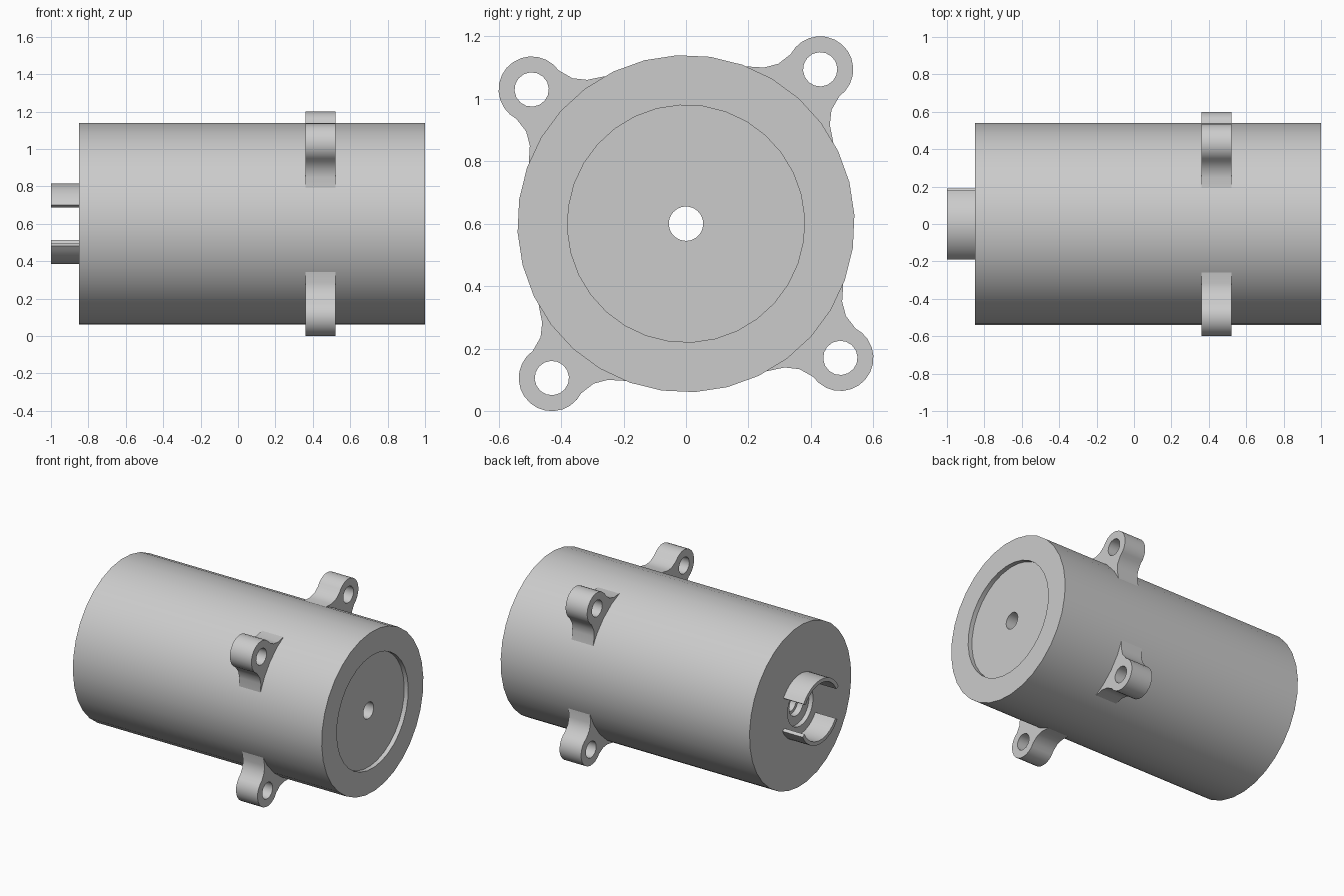
import bpy, bmesh
from math import sin, cos, pi, radians, hypot

cube = bpy.data.objects.get("Cube")
if cube:
    bpy.data.objects.remove(cube, do_unlink=True)

AXIS_Z = 0.6      # height of the motor axis, which runs along x

grey = bpy.data.materials.new("light_grey")
grey.use_nodes = True
COLOUR = (0.6, 0.6, 0.6, 1)
grey.diffuse_color = COLOUR
grey.node_tree.nodes["Principled BSDF"].inputs["Base Color"].default_value = COLOUR


def finish(bm, name):
    """Turn a bmesh into a smooth object with sharp edges kept."""
    bmesh.ops.recalc_face_normals(bm, faces=bm.faces[:])
    mesh = bpy.data.meshes.new(name)
    bm.to_mesh(mesh)
    bm.free()
    mesh.materials.append(grey)
    obj = bpy.data.objects.new(name, mesh)
    obj.location.z = AXIS_Z
    bpy.context.collection.objects.link(obj)
    bpy.ops.object.select_all(action='DESELECT')
    obj.select_set(True)
    bpy.context.view_layer.objects.active = obj
    bpy.ops.object.shade_smooth_by_angle(angle=radians(30))
    return obj


def lathe(name, profile, start=0, sweep=2 * pi, steps=32):
    """Sweep a closed (x, radius) profile around the x axis."""
    bm = bmesh.new()
    full = sweep >= 2 * pi
    rings = []
    for i in range(steps if full else steps + 1):
        a = start + sweep * i / steps
        rings.append([bm.verts.new((x, r * cos(a), r * sin(a))) for x, r in profile])
    n = len(profile)
    for i in range(steps):
        a, b = rings[i], rings[(i + 1) % len(rings)]
        for j in range(n):
            k = (j + 1) % n
            bm.faces.new((a[j], a[k], b[k], b[j]))
    if not full:
        bm.faces.new(rings[0])
        bm.faces.new(rings[-1])
    return finish(bm, name)


def mounting_lug(name, angle, x0=0.36, x1=0.52):
    """Eyelet with a bolt hole and flared fillets onto the casing."""
    reach, eye, hole = 0.655, 0.106, 0.055
    flare = [(0.22, 0.47), (0.183, 0.508), (0.14, 0.541), (0.113, 0.58), (0.103, 0.63)]
    arc = [(eye * cos(t), reach + eye * sin(t)) for t in (pi * i / 12 for i in range(13))]
    outline = flare + arc + [(-t, r) for t, r in reversed(flare)]
    ring = [(hole * cos(t), reach + hole * sin(t)) for t in (2 * pi * i / 16 for i in range(16))]
    bm = bmesh.new()
    edges = []
    for loop in (outline, ring):
        vs = [bm.verts.new((x0, r * cos(angle) - t * sin(angle), r * sin(angle) + t * cos(angle)))
              for t, r in loop]
        edges += [bm.edges.new((vs[i], vs[(i + 1) % len(vs)])) for i in range(len(vs))]
    bmesh.ops.triangle_fill(bm, edges=edges, use_beauty=True)
    out = bmesh.ops.extrude_face_region(bm, geom=bm.faces[:], use_keep_orig=True)
    moved = [v for v in out["geom"] if isinstance(v, bmesh.types.BMVert)]
    bmesh.ops.translate(bm, verts=moved, vec=(x1 - x0, 0, 0))
    return finish(bm, name)


# Casing: drum with a shallow front recess, a rear pocket and a through bore
lathe("casing", [
    (1.0, 0.54), (1.0, 0.38), (0.97, 0.38), (0.97, 0.055),
    (-0.78, 0.055), (-0.78, 0.075), (-0.82, 0.075), (-0.82, 0.135),
    (-0.85, 0.135), (-0.85, 0.54)], start=radians(3))

# Rear collar: two thin curved walls with slots between them
collar = [(-1.0, 0.215), (-1.0, 0.19), (-0.845, 0.19), (-0.845, 0.215)]
for side, start in (("upper", 33.5), ("lower", 213.5)):
    lathe(side + "_collar_wall", collar, radians(start), radians(119), 14)

# Four mounting lugs around the casing
for i, place in enumerate(("back_upper", "front_upper", "front_lower", "back_lower")):
    mounting_lug(place + "_lug", radians(49 + 90 * i))
